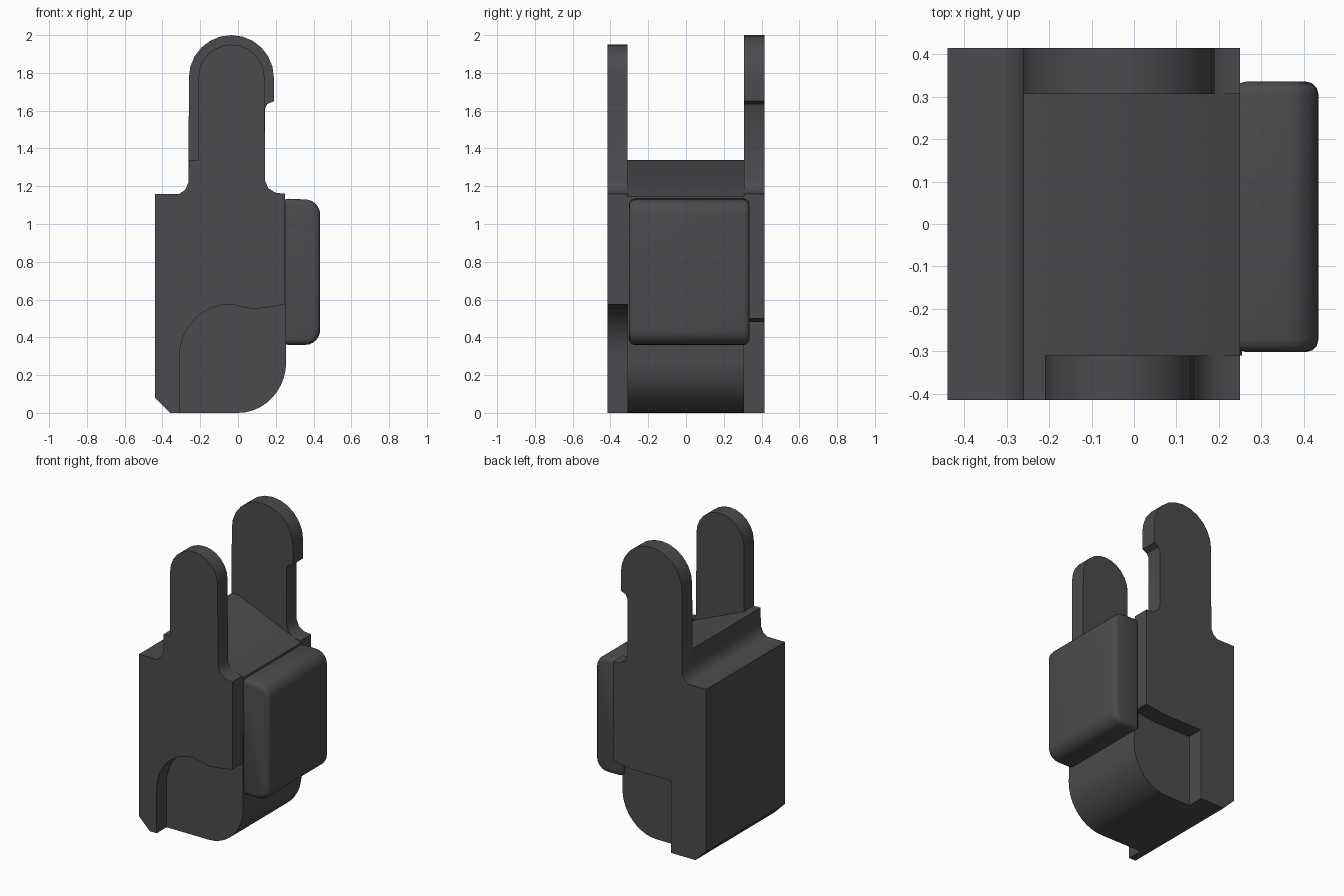
import bpy, bmesh, math

if "Cube" in bpy.data.objects:
    bpy.data.objects.remove(bpy.data.objects["Cube"])

mat = bpy.data.materials.new("dark grey")
mat.diffuse_color = (0.07, 0.07, 0.075, 1)
mat.use_nodes = True
mat.node_tree.nodes["Principled BSDF"].inputs["Base Color"].default_value = mat.diffuse_color


def arc(cx, cz, rx, rz, a0, a1, n=8):
    """Points on an elliptical arc in the XZ plane, angles in degrees."""
    out = []
    for i in range(n + 1):
        a = math.radians(a0 + (a1 - a0) * i / n)
        out.append((cx + rx * math.cos(a), cz + rz * math.sin(a)))
    return out


def extrude(name, pts, y0, y1, bevel=0.0):
    """Extrude an XZ profile along y."""
    bm = bmesh.new()
    a = [bm.verts.new((x, y0, z)) for x, z in pts]
    b = [bm.verts.new((x, y1, z)) for x, z in pts]
    bm.faces.new(a)
    bm.faces.new(b[::-1])
    n = len(pts)
    for i in range(n):
        j = (i + 1) % n
        bm.faces.new((a[i], b[i], b[j], a[j]))
    bmesh.ops.recalc_face_normals(bm, faces=bm.faces)
    me = bpy.data.meshes.new(name)
    bm.to_mesh(me)
    bm.free()
    ob = bpy.data.objects.new(name, me)
    bpy.context.collection.objects.link(ob)
    me.materials.append(mat)
    bpy.ops.object.select_all(action='DESELECT')
    ob.select_set(True)
    bpy.context.view_layer.objects.active = ob
    if bevel:
        m = ob.modifiers.new("bevel", 'BEVEL')
        m.width = bevel
        m.segments = 3
        m.limit_method = 'ANGLE'
        m.angle_limit = math.radians(50)
        bpy.ops.object.modifier_apply(modifier=m.name)
    bpy.ops.object.shade_smooth_by_angle(angle=math.radians(40))
    return ob


# shared outline pieces
heel = [(-0.36, 0), (-0.44, 0.08), (-0.44, 1.16)]
left_flare = [(-0.31, 1.16), (-0.28, 1.18), (-0.262, 1.22)]
right_flare = [(0.143, 1.23), (0.16, 1.19), (0.2, 1.165), (0.25, 1.16)]

# central body: rounded toe, ridge on the left, top sloping to the right
core = (heel + left_flare + [(-0.26, 1.34), (-0.21, 1.34), (0.25, 1.145)]
        + arc(0.0, 0.27, 0.255, 0.27, 0, -90, 10))
extrude("central_body", core, -0.31, 0.306)

# front side plate with the shorter upright and a curved lower cut-out
front = (heel + left_flare + [(-0.26, 1.34), (-0.21, 1.34)]
         + arc(-0.035, 1.775, 0.175, 0.175, 180, 0, 12)
         + right_flare
         + [(0.25, 0.575), (0.17, 0.56), (0.08, 0.55), (0.03, 0.56)]
         + arc(-0.04, 0.30, 0.27, 0.275, 90, 180, 9)
         + [(-0.31, 0)])
extrude("front_side_plate", front, -0.415, -0.31)

# back side plate with the taller hooked upright and a square lower cut-out
back = (heel + left_flare
        + arc(-0.035, 1.775, 0.225, 0.225, 180, 0, 12)
        + [(0.19, 1.65), (0.155, 1.635), (0.143, 1.61)]
        + right_flare
        + [(0.25, 0.50), (0.1, 0.48), (-0.18, 0.48), (-0.18, 0)])
extrude("back_side_plate", back, 0.306, 0.415)

# rounded pad on the right side
pad = ([(0.235, 0.36)] + arc(0.355, 0.44, 0.08, 0.08, -90, 0, 6)
       + arc(0.355, 1.05, 0.08, 0.08, 0, 90, 6) + [(0.235, 1.135)])
extrude("side_pad", pad, -0.302, 0.336, 0.03)
